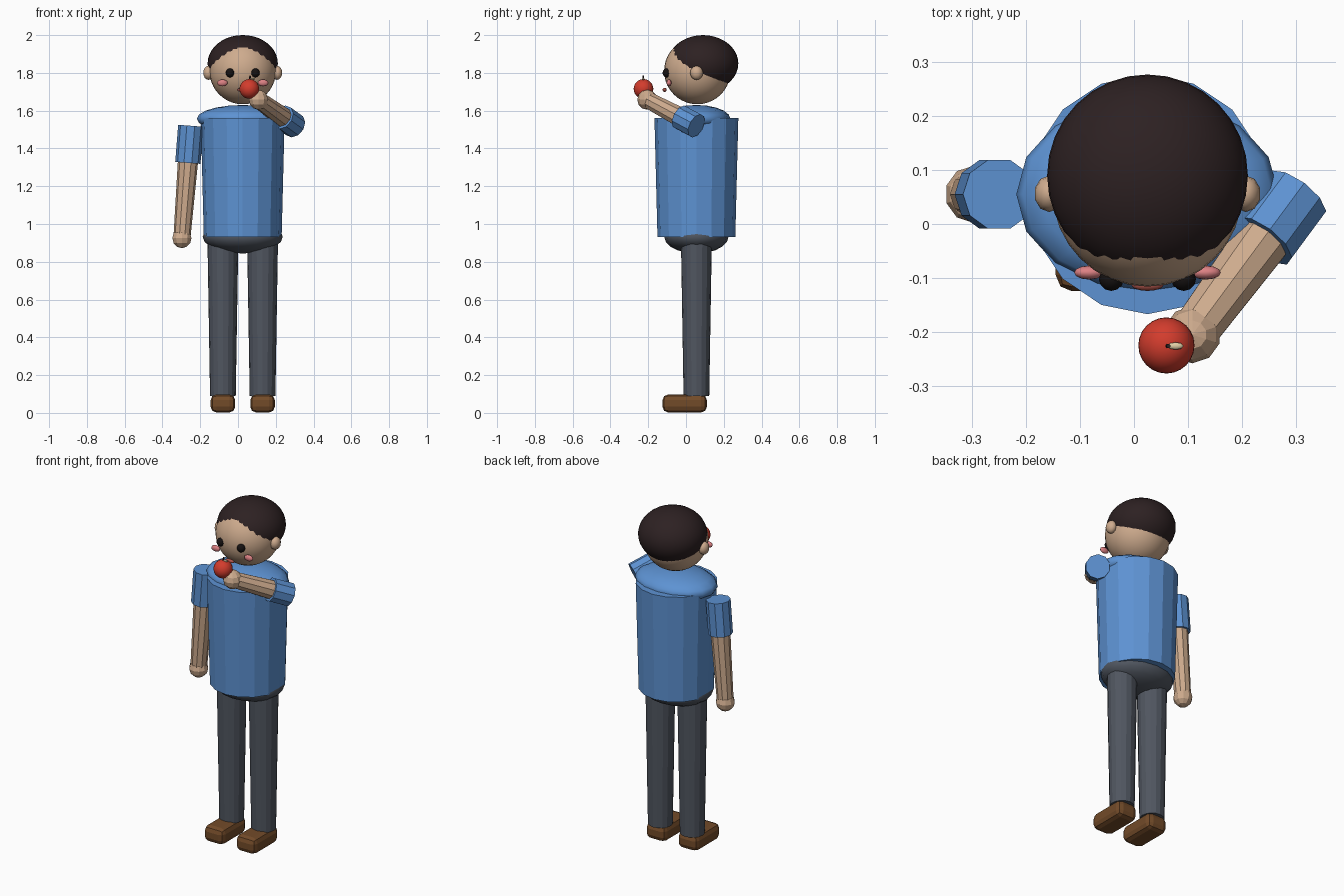
import bpy
import bmesh
from mathutils import Matrix, Vector

cube = bpy.data.objects.get("Cube")
if cube:
    bpy.data.objects.remove(cube)


def material(name, r, g, b):
    m = bpy.data.materials.new(name)
    m.use_nodes = True
    m.diffuse_color = (r, g, b, 1)
    m.node_tree.nodes["Principled BSDF"].inputs["Base Color"].default_value = (r, g, b, 1)
    return m


SHIRT = material("shirt blue", 0.11, 0.29, 0.65)
TROUSERS = material("trouser grey", 0.08, 0.093, 0.117)
SKIN = material("skin", 0.62, 0.41, 0.27)
HAIR = material("dark brown", 0.026, 0.015, 0.016)
LEATHER = material("shoe brown", 0.17, 0.07, 0.022)
RED = material("fruit red", 0.65, 0.045, 0.026)
BLACK = material("eye black", 0.008, 0.006, 0.006)
PINK = material("cheek pink", 0.72, 0.22, 0.23)
LIP = material("lip red", 0.42, 0.09, 0.07)
CREAM = material("cream", 0.75, 0.62, 0.38)

CX, CY = 0.025, 0.055  # body axis


def finish(name, bm, mat, smooth=False):
    mesh = bpy.data.meshes.new(name)
    bm.to_mesh(mesh)
    bm.free()
    mesh.materials.append(mat)
    for p in mesh.polygons:
        p.use_smooth = smooth
    obj = bpy.data.objects.new(name, mesh)
    bpy.context.collection.objects.link(obj)
    return obj


def ball(name, center, radii, mat, segs=16, rings=10, smooth=True):
    bm = bmesh.new()
    m = Matrix.Translation(center) @ Matrix.Diagonal((*radii, 1))
    bmesh.ops.create_uvsphere(bm, u_segments=segs, v_segments=rings, radius=1, matrix=m)
    return finish(name, bm, mat, smooth)


def rod(name, a, b, ra, rb, mat, segs=10):
    """Tapered cylinder from point a to point b."""
    a, b = Vector(a), Vector(b)
    d = b - a
    m = Matrix.Translation((a + b) / 2) @ d.to_track_quat("Z", "Y").to_matrix().to_4x4()
    bm = bmesh.new()
    bmesh.ops.create_cone(bm, cap_ends=True, segments=segs, radius1=ra, radius2=rb,
                          depth=d.length, matrix=m)
    return finish(name, bm, mat)


# Torso, shoulders and hips
rod("torso", (CX, CY, 0.93), (CX, CY, 1.56), 0.206, 0.222, SHIRT, 16)
ball("shoulders", (CX, CY, 1.557), (0.243, 0.18, 0.073), SHIRT)
ball("hips", (CX, CY, 0.932), (0.212, 0.17, 0.088), TROUSERS)

# Legs and shoes
for side, s in (("right", -1), ("left", 1)):
    x = CX + s * 0.105
    rod(side + "_leg", (x, CY, 0.09), (x, CY, 0.93), 0.068, 0.082, TROUSERS, 16)
    bm = bmesh.new()
    bmesh.ops.create_cube(bm, size=1, matrix=Matrix.Translation((x, -0.007, 0.05))
                          @ Matrix.Diagonal((0.13, 0.235, 0.095, 1)))
    shoe = finish(side + "_shoe", bm, LEATHER)
    bevel = shoe.modifiers.new("rounding", "BEVEL")
    bevel.width = 0.03
    bevel.segments = 2


# Arms: a short sleeve over the first third, then forearm and hand
def arm(side, shoulder, hand):
    shoulder, hand = Vector(shoulder), Vector(hand)
    cuff = shoulder.lerp(hand, 0.33)
    rod(side + "_sleeve", shoulder, cuff, 0.067, 0.067, SHIRT)
    rod(side + "_forearm", shoulder.lerp(hand, 0.2), hand, 0.055, 0.045, SKIN)
    ball(side + "_hand", hand, (0.053,) * 3, SKIN, 10, 6, False)


arm("right", (-0.25, CY, 1.52), (-0.297, CY, 0.925))
arm("left", (0.30, CY, 1.52), (0.108, -0.205, 1.658))

# Head and hair
ball("head", (CX, 0.06, 1.81), (0.176,) * 3, SKIN, 32, 20)
ball("hair", (CX, 0.09, 1.85), (0.186, 0.187, 0.15), HAIR, 32, 20)

# Paired face parts
for side, s in (("right", -1), ("left", 1)):
    ball(side + "_ear", (CX + s * 0.182, 0.056, 1.8), (0.028, 0.034, 0.037), SKIN, 10, 8)
    ball(side + "_eye", (CX + s * 0.067, -0.102, 1.8), (0.023, 0.022, 0.024), BLACK, 12, 8)
    ball(side + "_cheek", (CX + s * 0.108, -0.09, 1.747), (0.028, 0.013, 0.018), PINK, 12, 8)
ball("mouth", (CX, -0.113, 1.71), (0.03, 0.011, 0.011), LIP, 12, 8)

# Fruit held up to the mouth
ball("fruit", (0.06, -0.225, 1.715), (0.052,) * 3, RED, 24, 16)
rod("fruit_stem", (0.062, -0.226, 1.755), (0.064, -0.226, 1.785), 0.005, 0.004, HAIR, 6)
ball("fruit_leaf", (0.077, -0.226, 1.768), (0.015, 0.007, 0.005), CREAM, 8, 6)
